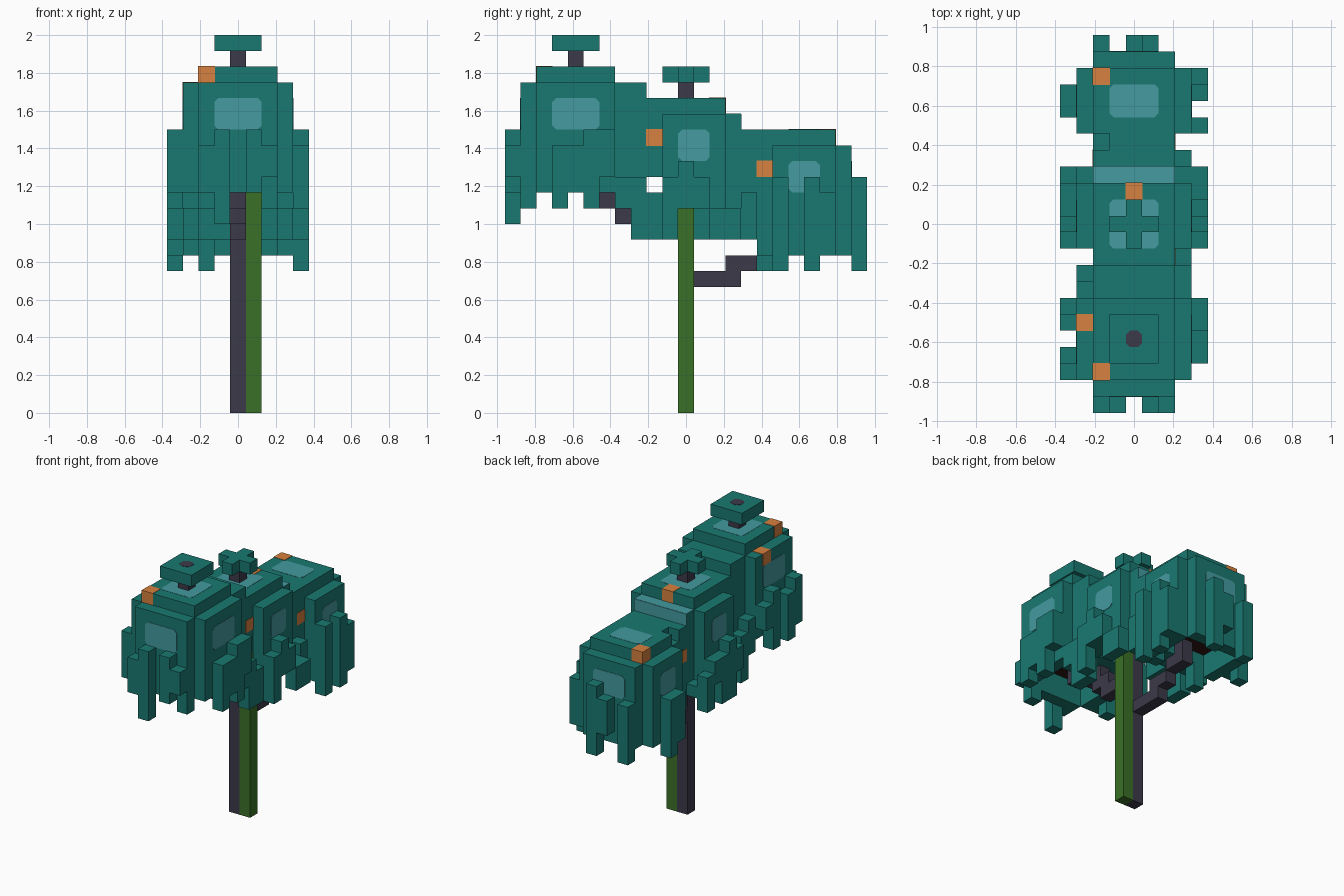
import bpy
import bmesh
from mathutils import Vector

U = 1 / 12  # size of one block

if "Cube" in bpy.data.objects:
    bpy.data.objects.remove(bpy.data.objects["Cube"], do_unlink=True)


def material(name, rgb):
    mat = bpy.data.materials.new(name)
    mat.use_nodes = True
    mat.diffuse_color = (*rgb, 1)
    mat.node_tree.nodes["Principled BSDF"].inputs["Base Color"].default_value = (*rgb, 1)
    return mat


TEAL = material("teal", (0.01, 0.19, 0.166))
LIGHT = material("light_teal", (0.058, 0.325, 0.35))
ORANGE = material("orange", (0.68, 0.22, 0.05))
BARK = material("dark_bark", (0.045, 0.041, 0.066))
GREEN = material("stem_green", (0.042, 0.163, 0.02))
GILLS = material("dark_gills", (0.03, 0.007, 0.008))


def box(name, mat, x, y, z, grow=0, chamfer_axis=None, under=None):
    """Box from (low, high) block ranges; optional cut corners and underside colour."""
    low = Vector((x[0], y[0], z[0])) - Vector((grow,) * 3)
    high = Vector((x[1], y[1], z[1])) + Vector((grow,) * 3)
    bm = bmesh.new()
    bmesh.ops.create_cube(bm, size=1)
    for v in bm.verts:
        for i in range(3):
            v.co[i] = (high[i] if v.co[i] > 0 else low[i]) * U
    if chamfer_axis is not None:
        edges = [e for e in bm.edges
                 if abs((e.verts[0].co - e.verts[1].co).normalized()[chamfer_axis]) > 0.9]
        bmesh.ops.bevel(bm, geom=edges, offset=0.25 * U, segments=1, affect='EDGES')
    mesh = bpy.data.meshes.new(name)
    mesh.materials.append(mat)
    bm.normal_update()
    if under:
        mesh.materials.append(under)
        for f in bm.faces:
            if f.normal.z < -0.9:
                f.material_index = 1
    bm.to_mesh(mesh)
    bm.free()
    obj = bpy.data.objects.new(name, mesh)
    bpy.context.scene.collection.objects.link(obj)


def around(c, half=0.5):
    return (c - half, c + half)


def sides(name, mat, x, y, z, **kw):
    """The same box on the left and on the right."""
    box("left_" + name, mat, x, y, z, **kw)
    box("right_" + name, mat, (-x[1], -x[0]), y, z, **kw)


def row(name, x, columns):
    """Hanging strands along y: (y centre, bottom, top)."""
    for y, bottom, top in columns:
        box(name, TEAL, x, around(y), (bottom, top))


def row_across(name, y, columns):
    """Hanging strands along x: (x centre, bottom, top)."""
    for x, bottom, top in columns:
        box(name, TEAL, around(x), y, (bottom, top))


WIDE, MID, ONE = around(0, 2.5), around(0, 1.5), around(0)
WALL, OUTER, THIN = (2.5, 3.5), (3.5, 4.5), (3.5, 3.53)
RIGHT_WALL, RIGHT_OUTER = (-3.5, -2.5), (-4.5, -3.5)

# Stems and the two stepped branches
box("dark_stem", BARK, ONE, ONE, (0, 15))
box("green_stem", GREEN, (0.5, 1.5), ONE, (0, 15))
for y, z in (((-3.5, -0.5), 11), ((-4.5, -2.5), 12), ((-5.5, -3.5), 13), ((-6.5, -4.5), 14),
             ((0.5, 3.5), 8), ((2.5, 4.5), 9), ((4.5, 6.5), 10)):
    box("branch", BARK, ONE, y, (z, z + 1))
box("front_branch_tip", BARK, ONE, (-7.5, -6.5), (14, 16))
box("back_branch_tip", BARK, ONE, (5.5, 6.5), (11, 12))

# Front cap, the tallest
box("front_cap_core", TEAL, WIDE, (-9.5, -4.5), (16, 21), under=GILLS)
box("front_cap_top", TEAL, WIDE, (-9.5, -4.5), (21, 22))
box("front_cap_bridge", TEAL, WIDE, (-4.5, -2.5), (14, 21))
box("front_cap_face", TEAL, WIDE, (-10.5, -9.5), (14, 21))
sides("front_cap_wall", TEAL, WALL, (-9.5, -4.5), (14, 21))
box("front_finial_post", BARK, ONE, around(-7), (22, 23))
box("front_finial", TEAL, MID, around(-7, 1.5), (23, 24))
box("finial_spot", BARK, ONE, around(-7), (24, 24.02), chamfer_axis=2)

# Middle cap
box("middle_cap_core", TEAL, WIDE, WIDE, (15, 19), under=GILLS)
box("middle_cap_top", TEAL, WIDE, WIDE, (19, 20))
box("middle_cap_back", TEAL, WIDE, (2.5, 3.5), (13, 19))
sides("middle_cap_wall", TEAL, WALL, (-1.5, 2.5), (13, 19))
box("middle_finial_post", BARK, ONE, ONE, (20, 21))
box("middle_finial_bar", TEAL, MID, ONE, (21, 22))
for side, y in (("front", (-1.5, -0.5)), ("back", (0.5, 1.5))):
    box("middle_finial_" + side, TEAL, ONE, y, (21, 22))

# Back cap, the lowest, with a notch in one inner corner
box("back_cap_core", TEAL, WIDE, (5.5, 9.5), (12, 17), under=GILLS)
box("back_cap_top", TEAL, WIDE, (5.5, 9.5), (17, 18))
box("back_cap_bridge", TEAL, WIDE, (3.5, 5.5), (11, 17))
box("bridge_top", TEAL, WIDE, (3.5, 4.5), (17, 18))
box("bridge_top_notched", TEAL, (-1.5, 2.5), (4.5, 5.5), (17, 18))
box("back_cap_face", TEAL, WIDE, (9.5, 10.5), (10, 17))
sides("back_cap_wall", TEAL, WALL, (5.5, 9.5), (10, 17))

# Hanging strands of the front cap
row_across("front_strand", (-11.5, -10.5), ((-2, 14, 17), (-1, 12, 18), (1, 14, 18), (2, 15, 17)))
row_across("front_lower_strand", (-10.5, -9.5), ((2, 13, 14),))
row("front_cap_strand", OUTER, ((-8, 13, 17), (-7, 14, 17), (-6, 13, 18), (-5, 15, 18)))
row("front_cap_strand", RIGHT_OUTER, ((-9, 14, 18), (-8, 13, 17), (-6, 13, 18), (-5, 15, 17)))
row("bridge_strand", WALL, ((-4, 13, 15), (-3, 11, 15), (-2, 11, 14)))
row("bridge_strand", RIGHT_WALL, ((-4, 13, 16), (-3, 11, 15)))

# Hanging strands of the middle cap
row("middle_cap_strand", OUTER, ((-1, 11, 15), (0, 13, 16), (1, 13, 15), (2, 11, 13), (3, 11, 13)))
row("middle_cap_strand", RIGHT_OUTER,
    ((-1, 13, 15), (0, 11, 16), (1, 11, 15), (2, 13, 15), (3, 11, 14)))
sides("middle_corner_strand", TEAL, WALL, (2.5, 3.5), (12, 13))
row("middle_edge_strand", WALL, ((4, 11, 14),))

# Hanging strands of the back cap
row_across("back_strand", (10.5, 11.5), ((-2, 9, 14), (0, 11, 14), (1, 9, 15)))
row("back_cap_strand", OUTER, ((6, 9, 15), (8, 9, 15), (9, 10, 14)))
row("back_cap_strand", RIGHT_OUTER, ((7, 10, 14), (8, 9, 14)))
row_across("back_inner_strand", (4.5, 5.5), ((-2, 9, 11), (2, 10, 11)))

# Pale patches on the tops, sides and ends
sides("front_patch", LIGHT, THIN, around(-7, 1.5), (18, 20), chamfer_axis=0)
sides("middle_patch", LIGHT, THIN, around(0.5, 1), (16, 18), chamfer_axis=0)
sides("back_patch", LIGHT, THIN, around(7.5, 1), (14, 16), chamfer_axis=0)
box("front_face_patch", LIGHT, MID, (-10.53, -10.5), (18, 20), chamfer_axis=1)
box("back_face_patch", LIGHT, MID, (10.5, 10.53), (14, 16), chamfer_axis=1)
box("front_top_patch", LIGHT, MID, around(-7, 1.5), (22, 22.02), chamfer_axis=2)
box("middle_top_patch", LIGHT, MID, MID, (20, 20.02), chamfer_axis=2)
box("back_top_patch", LIGHT, MID, around(7.5, 1), (18, 18.02), chamfer_axis=2)
box("middle_ledge_patch", LIGHT, WIDE, (2.5, 3.5), (19, 19.02))
box("middle_ledge_back_patch", LIGHT, WIDE, (3.5, 3.53), (18, 19))

# Orange blocks set into the caps
for x, y, z in ((-2, -9, 21), (-3, -6, 20), (2, -2, 17), (0, 2, 19), (-2, 9, 17),
                (2, 5, 15), (-2, 4, 15)):
    box("orange_block", ORANGE, around(x), around(y), (z, z + 1), grow=0.03)
